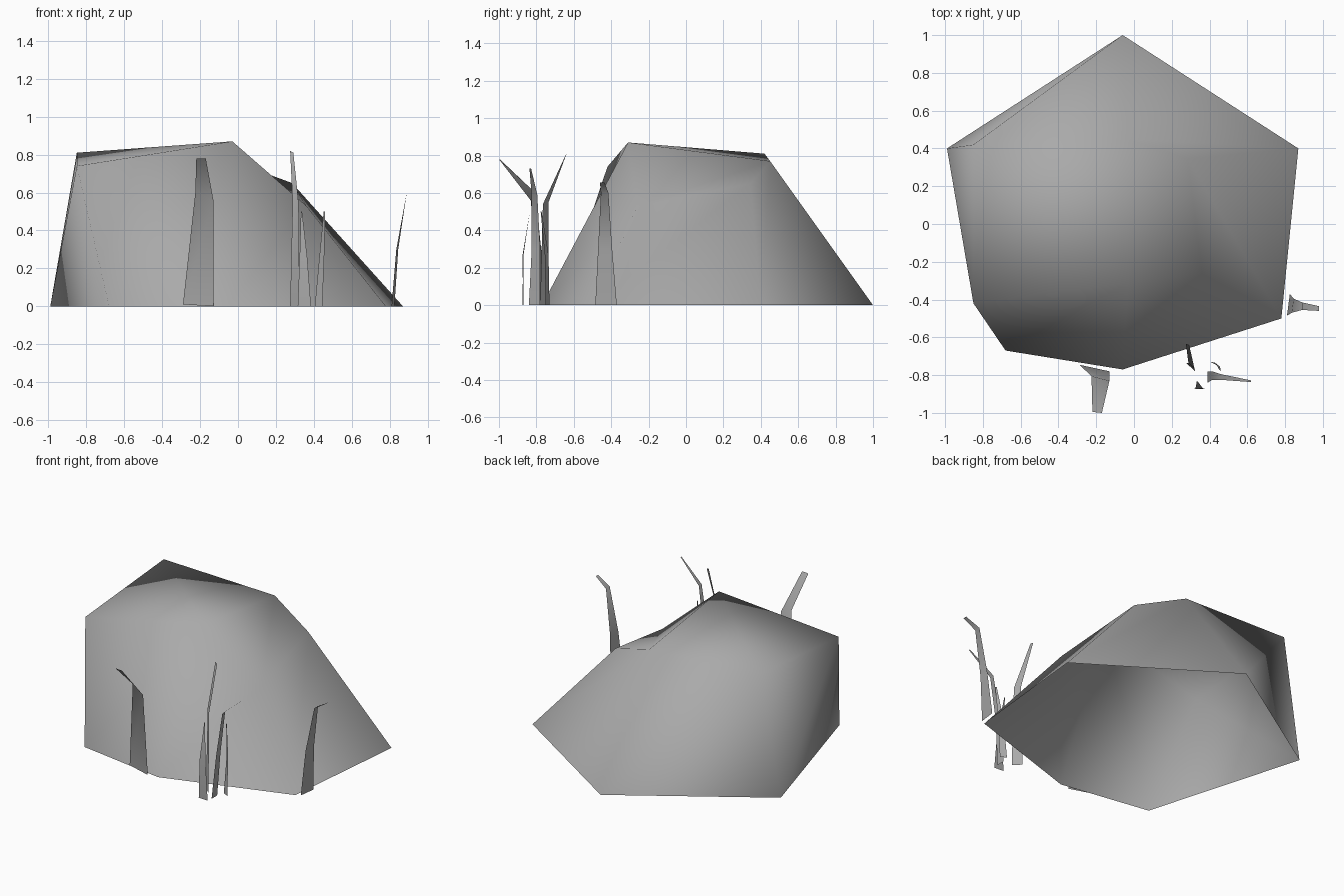
import bpy
import bmesh
from mathutils import Vector

cube = bpy.data.objects.get("Cube")
if cube:
    bpy.data.objects.remove(cube, do_unlink=True)

GREY = (0.4, 0.4, 0.4, 1.0)
stone = bpy.data.materials.new("plain_grey")
stone.use_nodes = True
stone.diffuse_color = GREY
shader = stone.node_tree.nodes["Principled BSDF"]
shader.inputs["Base Color"].default_value = GREY
shader.inputs["Roughness"].default_value = 0.8


def finish(name, bm, smooth):
    """Turn a bmesh into a named, coloured object."""
    mesh = bpy.data.meshes.new(name)
    bm.to_mesh(mesh)
    bm.free()
    mesh.materials.append(stone)
    for face in mesh.polygons:
        face.use_smooth = smooth
    obj = bpy.data.objects.new(name, mesh)
    bpy.context.collection.objects.link(obj)
    return obj


def build_rock(base, crown):
    """Skewed hexagonal prism, open below, with a triangulated crown."""
    bm = bmesh.new()
    low = [bm.verts.new((x, y, 0)) for x, y in base]
    top = [bm.verts.new(p) for p in crown]
    n = len(low)
    for i in range(n):
        j = (i + 1) % n
        bm.faces.new((low[i], top[i], low[j]))
        bm.faces.new((top[i], top[j], low[j]))
    # zigzag strip across the crown
    a, b = n - 2, n - 1
    for c in (3, 0, 2, 1):
        bm.faces.new((top[a], top[b], top[c]))
        a, b = (b, c)
    bmesh.ops.recalc_face_normals(bm, faces=bm.faces)
    if sum((f.normal.z for f in bm.faces)) < 0:
        bmesh.ops.reverse_faces(bm, faces=bm.faces)
    return finish("rock", bm, True)


def build_blade(name, rows):
    """Thin bent strip: each row is a (left, right) pair of points."""
    bm = bmesh.new()
    pairs = [[bm.verts.new(Vector(p)) for p in row] for row in rows]
    for (a, b), (c, d) in zip(pairs, pairs[1:]):
        bm.faces.new((a, b, d, c))
    return finish(name, bm, True)


# Rock: ground outline, then the matching crown points
build_rock(
    [(-.06, 1), (.87, .4), (.78, -.5), (-.06, -.77), (-.68, -.67), (-.99, .4)],
    [(-.04, .45, .77), (.285, .345, .65), (.36, -.26, .53),
     (-.03, -.31, .87), (-.85, -.42, .74), (-.85, .42, .81)],
)

# Grass blades: root, bend and tip rows
build_blade("broad_front_blade", [
    ((-.29, -.745, .01), (-.13, -.78, 0)),
    ((-.225, -.805, .6), (-.13, -.83, .56)),
    ((-.22, -.995, .78), (-.17, -1, .78)),
])
build_blade("tall_blade", [
    ((.275, -.735, 0), (.325, -.78, 0)),
    ((.288, -.735, .55), (.32, -.765, .54)),
    ((.275, -.635, .82), (.292, -.64, .81)),
])
build_blade("short_front_blade", [
    ((.315, -.87, 0), (.385, -.875, 0)),
    ((.325, -.875, .26), (.365, -.87, .26)),
    ((.332, -.835, .5), (.338, -.835, .5)),
])
build_blade("leaning_blade", [
    ((.39, -.84, 0), (.39, -.78, 0)),
    ((.415, -.825, .3), (.415, -.78, .3)),
    ((.46, -.825, .59), (.46, -.795, .59)),
    ((.62, -.837, .73), (.62, -.828, .73)),
])
build_blade("short_rear_blade", [
    ((.405, -.73, 0), (.445, -.75, 0)),
    ((.43, -.735, .27), (.455, -.755, .27)),
    ((.452, -.772, .5), (.46, -.777, .5)),
])
build_blade("left_side_blade", [
    ((.81, -.485, 0), (.825, -.37, 0)),
    ((.835, -.47, .3), (.845, -.395, .3)),
    ((.89, -.455, .6), (.89, -.415, .6)),
    ((.98, -.46, .655), (.98, -.435, .655)),
])
